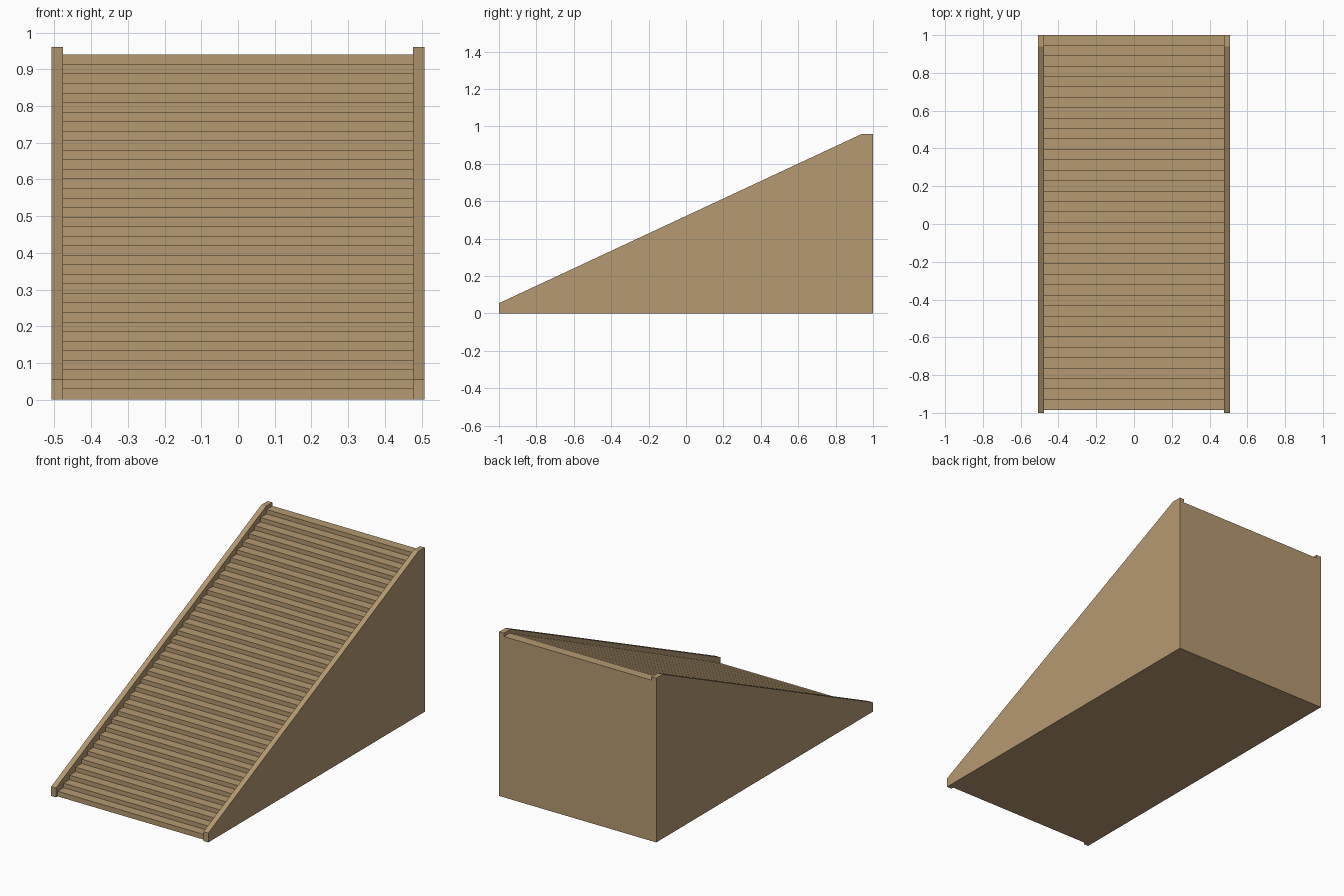
import bpy, bmesh

if "Cube" in bpy.data.objects:
    bpy.data.objects.remove(bpy.data.objects["Cube"])

wood = bpy.data.materials.new("tan_wood")
wood.diffuse_color = (0.46, 0.32, 0.165, 1)
wood.use_nodes = True
wood.node_tree.nodes["Principled BSDF"].inputs["Base Color"].default_value = wood.diffuse_color


def extrude_profile(name, points, x0, x1):
    """Extrude a (y, z) outline along x from x0 to x1."""
    bm = bmesh.new()
    face = bm.faces.new([bm.verts.new((x0, y, z)) for y, z in points])
    ext = bmesh.ops.extrude_face_region(bm, geom=[face])
    moved = [v for v in ext["geom"] if isinstance(v, bmesh.types.BMVert)]
    bmesh.ops.translate(bm, verts=moved, vec=(x1 - x0, 0, 0))
    bmesh.ops.recalc_face_normals(bm, faces=bm.faces[:])
    mesh = bpy.data.meshes.new(name)
    bm.to_mesh(mesh)
    bm.free()
    mesh.materials.append(wood)
    obj = bpy.data.objects.new(name, mesh)
    bpy.context.collection.objects.link(obj)
    return obj


# Solid flight of steps
STEPS = 36
FRONT, LAST, BACK = -0.985, 0.945, 1.0
FIRST_Z, TOP_Z = 0.03, 0.94
run = (LAST - FRONT) / (STEPS - 1)
rise = (TOP_Z - FIRST_Z) / (STEPS - 1)

outline = [(FRONT, 0)]
for i in range(STEPS):
    y, z = FRONT + i * run, FIRST_Z + i * rise
    outline += [(y, z), (y + run if i < STEPS - 1 else BACK, z)]
outline.append((BACK, 0))
extrude_profile("steps", outline, -0.477, 0.477)

# Sloping side walls
wall = [(-1, 0), (-1, 0.055), (0.94, 0.96), (1, 0.96), (1, 0)]
for name, side in (("left_wall", -1), ("right_wall", 1)):
    extrude_profile(name, wall, side * 0.477, side * 0.508)
